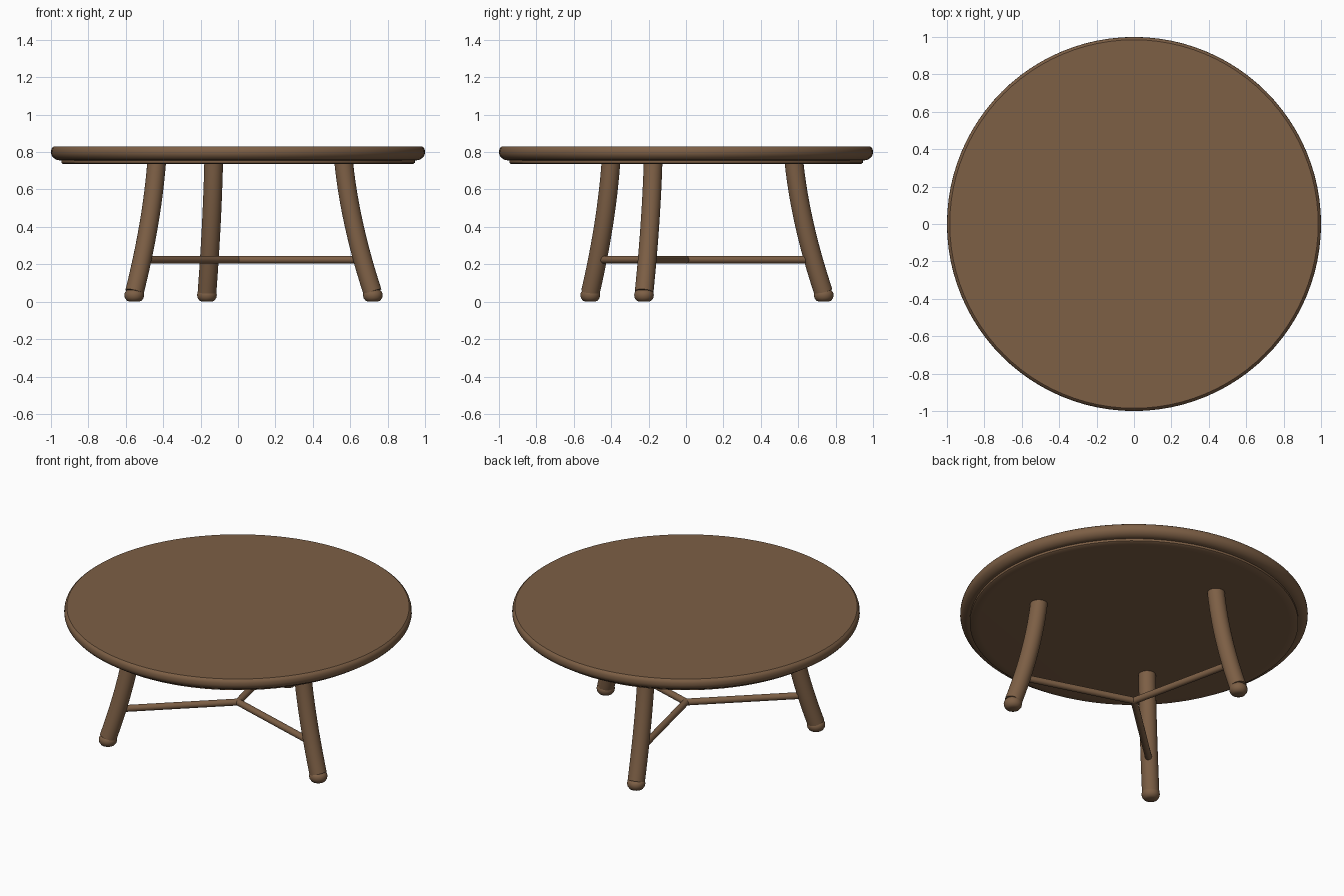
import bpy, bmesh, math
from mathutils import Vector

cube = bpy.data.objects.get("Cube")
if cube:
    bpy.data.objects.remove(cube, do_unlink=True)

wood = bpy.data.materials.new("brown_wood")
wood.use_nodes = True
COLOUR = (0.205, 0.115, 0.06, 1)
wood.diffuse_color = COLOUR
wood.node_tree.nodes["Principled BSDF"].inputs["Base Color"].default_value = COLOUR
wood.node_tree.nodes["Principled BSDF"].inputs["Roughness"].default_value = 0.6


def sweep(name, path, radii, sides, angle=35):
    """Closed round tube along a path lying in the xz plane, one radius per point."""
    bm = bmesh.new()
    side = Vector((0, 1, 0))
    rings = []
    for i, p in enumerate(path):
        tangent = (path[min(i + 1, len(path) - 1)] - path[max(i - 1, 0)]).normalized()
        out = side.cross(tangent)
        turns = [2 * math.pi * k / sides for k in range(sides)]
        rings.append([bm.verts.new(p + radii[i] * (out * math.cos(t) + side * math.sin(t)))
                      for t in turns])
    for a, b in zip(rings, rings[1:]):
        for k in range(sides):
            n = (k + 1) % sides
            bm.faces.new((a[k], a[n], b[n], b[k]))
    bm.faces.new(rings[0])
    bm.faces.new(rings[-1])
    bmesh.ops.recalc_face_normals(bm, faces=bm.faces)
    mesh = bpy.data.meshes.new(name)
    bm.to_mesh(mesh)
    bm.free()
    mesh.materials.append(wood)
    obj = bpy.data.objects.new(name, mesh)
    bpy.context.collection.objects.link(obj)
    bpy.ops.object.select_all(action='DESELECT')
    obj.select_set(True)
    bpy.context.view_layer.objects.active = obj
    bpy.ops.object.shade_smooth_by_angle(angle=math.radians(angle))
    return obj


def lathe(name, profile, sides, x=0, angle=35):
    """Turned part from (radius, height) pairs."""
    return sweep(name, [Vector((x, 0, z)) for r, z in profile],
                 [r for r, z in profile], sides, angle)


# Round top with a soft edge, and the smaller panel below it
lathe("table_top", [(0.955, 0.756), (0.97, 0.758), (0.985, 0.768), (0.996, 0.781),
                    (1.0, 0.795), (0.999, 0.81), (0.995, 0.822), (0.985, 0.83)], 96)
lathe("under_panel", [(0.895, 0.735), (0.935, 0.736), (0.945, 0.742), (0.945, 0.757)], 96)

# Legs splay outwards in a gentle curve
start, bend, end = Vector((0.592, 0, 0.745)), Vector((0.627, 0, 0.42)), Vector((0.753, 0, 0.052))
steps = [i / 12 for i in range(13)]
leg_path = [start * (1 - t) ** 2 + bend * 2 * t * (1 - t) + end * t * t for t in steps]
foot_profile = [(0.025, 0.0), (0.04, 0.006), (0.05, 0.02), (0.053, 0.036),
                (0.05, 0.05), (0.042, 0.06), (0.025, 0.068)]

for label, degrees in (("left", -17.3), ("back", 102.7), ("right", 222.7)):
    parts = [
        sweep(label + "_leg", leg_path, [0.05] * len(leg_path), 32),
        lathe(label + "_foot", foot_profile, 32, 0.755, 60),
        sweep(label + "_stretcher", [Vector((0, 0, 0.225)), Vector((0.69, 0, 0.225))],
              [0.02, 0.02], 20),
    ]
    for part in parts:
        part.rotation_euler.z = math.radians(degrees)
